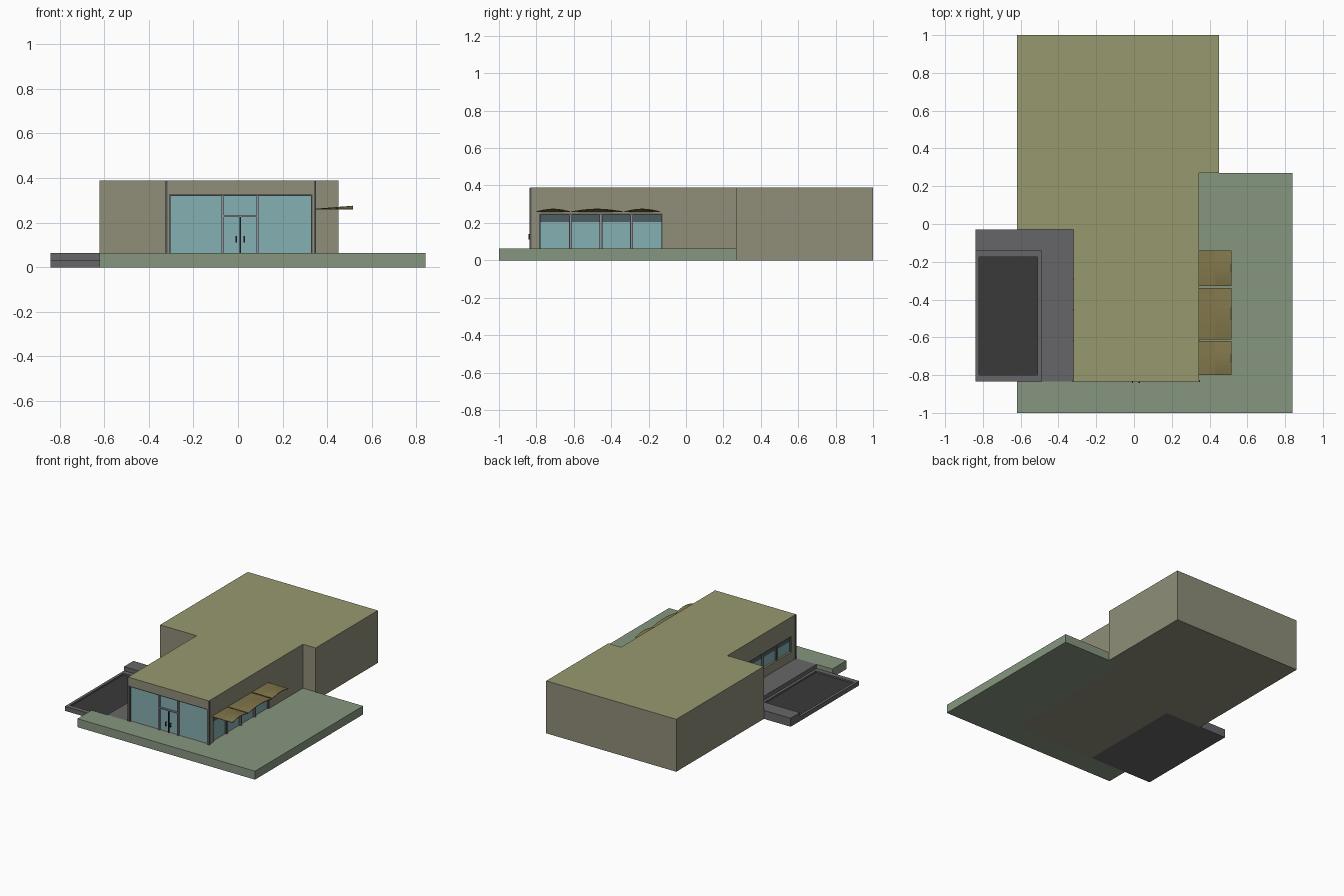
import bpy, bmesh, math

if "Cube" in bpy.data.objects:
    bpy.data.objects.remove(bpy.data.objects["Cube"])

def mat(name, r, g, b):
    m = bpy.data.materials.new(name)
    m.diffuse_color = [(c / 255) ** 2.2 for c in (r, g, b)] + [1]
    m.use_nodes = True
    m.node_tree.nodes["Principled BSDF"].inputs["Base Color"].default_value = m.diffuse_color
    return m

WALL = mat("wall", 142, 141, 121)
ROOF = mat("roof", 150, 152, 110)
TERRACE = mat("terrace", 134, 149, 127)
STONE = mat("dark_stone", 102, 102, 104)
BASIN = mat("basin", 60, 60, 60)
GLASS = mat("glass", 132, 174, 177)
SHADE = mat("shaded_glass", 78, 95, 100)
FRAME = mat("dark_frame", 84, 88, 86)
DOOR = mat("door_frame", 142, 146, 154)
METAL = mat("dark_metal", 50, 48, 45)
CANVAS = mat("awning", 128, 117, 76)

def finish(name, bm, *mats):
    bmesh.ops.recalc_face_normals(bm, faces=bm.faces)
    me = bpy.data.meshes.new(name)
    bm.to_mesh(me)
    bm.free()
    for m in mats:
        me.materials.append(m)
    ob = bpy.data.objects.new(name, me)
    bpy.context.collection.objects.link(ob)
    return ob

def prism(name, pts, z0, z1, *mats):
    bm = bmesh.new()
    face = bm.faces.new([bm.verts.new((x, y, z0)) for x, y in pts])
    top = bmesh.ops.extrude_face_region(bm, geom=[face])["geom"]
    bmesh.ops.translate(bm, vec=(0, 0, z1 - z0),
                        verts=[v for v in top if isinstance(v, bmesh.types.BMVert)])
    return finish(name, bm, *mats)

def box(name, x0, x1, y0, y1, z0, z1, *mats):
    return prism(name, [(x0, y0), (x1, y0), (x1, y1), (x0, y1)], z0, z1, *mats)

def cut(target, *bounds):
    cutter = box("cutter", *bounds)
    cutter.hide_render = True
    mod = target.modifiers.new("opening", "BOOLEAN")
    mod.operation, mod.solver, mod.object = "DIFFERENCE", "EXACT", cutter
    bpy.context.view_layer.objects.active = target
    bpy.ops.object.modifier_apply(modifier=mod.name)
    bpy.data.objects.remove(cutter)

H, G = 0.39, 0.063            # roof height, ground slab height
XL, XR, YF = -0.32, 0.345, -0.835   # front wing walls

# Building body with recessed openings
house = prism("building", [(XL, YF), (XR, YF), (XR, 0.27), (0.45, 0.27), (0.45, 1),
                           (-0.62, 1), (-0.62, -0.03), (XL, -0.03)], 0, H, WALL, ROOF)
cut(house, -0.31, 0.335, YF - 0.1, YF + 0.02, G, 0.328)
cut(house, XR - 0.02, XR + 0.1, -0.785, -0.125, G, 0.25)
cut(house, XL - 0.1, XL + 0.02, -0.785, -0.125, 0.13, 0.25)
for p in house.data.polygons:
    p.material_index = 1 if p.normal.z > 0.9 and p.center.z > H - 0.01 else 0

# Terrace wrapping the front and right side
prism("terrace", [(-0.62, -1), (0.84, -1), (0.84, 0.27), (XR, 0.27), (XR, YF), (-0.62, YF)],
      0, G, TERRACE)

# Raised dark patio and lower basin on the left
prism("patio", [(-0.84, -0.03), (-0.84, -0.14), (-0.49, -0.14), (-0.49, YF), (XL, YF),
                (XL, -0.03)], 0, G, STONE)
rim = box("basin_rim", -0.84, -0.49, YF, -0.14, 0, 0.033, STONE)
cut(rim, -0.82, -0.51, -0.80, -0.175, 0.02, 0.1)
box("basin_floor", -0.82, -0.51, -0.80, -0.175, 0.015, 0.022, BASIN)

# Front glazing, frame and corner trims
gy = YF + 0.012
box("front_glass", -0.31, 0.335, gy, YF + 0.02, G, 0.328, GLASS)
for i, (x0, x1, z0, z1) in enumerate([(-0.31, -0.302, G, 0.328), (0.327, 0.335, G, 0.328),
                                      (-0.302, 0.327, 0.32, 0.328)]):
    box(f"front_frame_{i}", x0, x1, YF + 0.002, gy + 0.002, z0, z1, FRAME)
for x in (XL, XR):
    box("corner_trim", x - 0.005, x + 0.005, YF - 0.002, YF + 0.01, G, H - 0.003, FRAME)

# Double door
for x in (-0.068, 0.088):
    box("door_post", x - 0.005, x + 0.005, YF, gy + 0.002, G, 0.32, DOOR)
box("door_transom", -0.063, 0.083, YF, gy + 0.002, 0.225, 0.234, DOOR)
box("door_meeting_stile", 0.007, 0.013, YF + 0.003, gy + 0.002, G, 0.225, METAL)
for x in (-0.008, 0.028):
    box("door_handle", x - 0.003, x + 0.003, YF - 0.007, YF - 0.002, 0.11, 0.14, METAL)
    for z in (0.115, 0.135):
        box("handle_mount", x - 0.002, x + 0.002, YF - 0.003, gy + 0.002, z - 0.002, z + 0.002, METAL)

# Side windows: four panes with mullions on both walls of the wing
def side_window(side, wall, z0):
    def bx(name, d0, d1, y0, y1, za, zb, m):
        a, b = sorted((wall - side * d0, wall - side * d1))
        box(f"{name}", a, b, y0, y1, za, zb, m)
    bx("window_glass", 0.013, 0.02, -0.785, -0.125, z0, 0.205, GLASS)
    bx("window_upper_glass", 0.013, 0.02, -0.785, -0.125, 0.205, 0.25, SHADE)
    bx("window_head", 0.003, 0.015, -0.785, -0.125, 0.243, 0.25, FRAME)
    for y in (-0.782, -0.128):
        bx("window_jamb", 0.003, 0.015, y - 0.003, y + 0.003, z0, 0.243, FRAME)
    for y in (-0.617, -0.455, -0.291):
        bx("window_mullion", 0.001, 0.015, y - 0.008, y + 0.008, z0, 0.243, FRAME)
        bx("mullion_cap", -0.002, 0.005, y - 0.004, y + 0.004, z0, 0.243, DOOR)

side_window(1, XR, G)
side_window(-1, XL, 0.13)

# Three awnings, flat at the wall and arched at the outer edge
for y0, y1 in ((-0.80, -0.62), (-0.612, -0.338), (-0.328, -0.14)):
    bm = bmesh.new()
    n = 10
    rows = []
    for i in range(n + 1):
        t = i / n
        y = y0 + (y1 - y0) * t
        rows.append([bm.verts.new((x, y, 0.26 + s * 0.014 * math.sin(math.pi * t)))
                     for x, s in ((XR - 0.002, 0), (0.43, 0.5), (0.515, 1))])
    for a, b in zip(rows, rows[1:]):
        for j in range(2):
            bm.faces.new((a[j], a[j + 1], b[j + 1], b[j]))
    ob = finish("awning", bm, CANVAS)
    sol = ob.modifiers.new("thickness", "SOLIDIFY")
    sol.thickness, sol.offset = 0.004, 0
